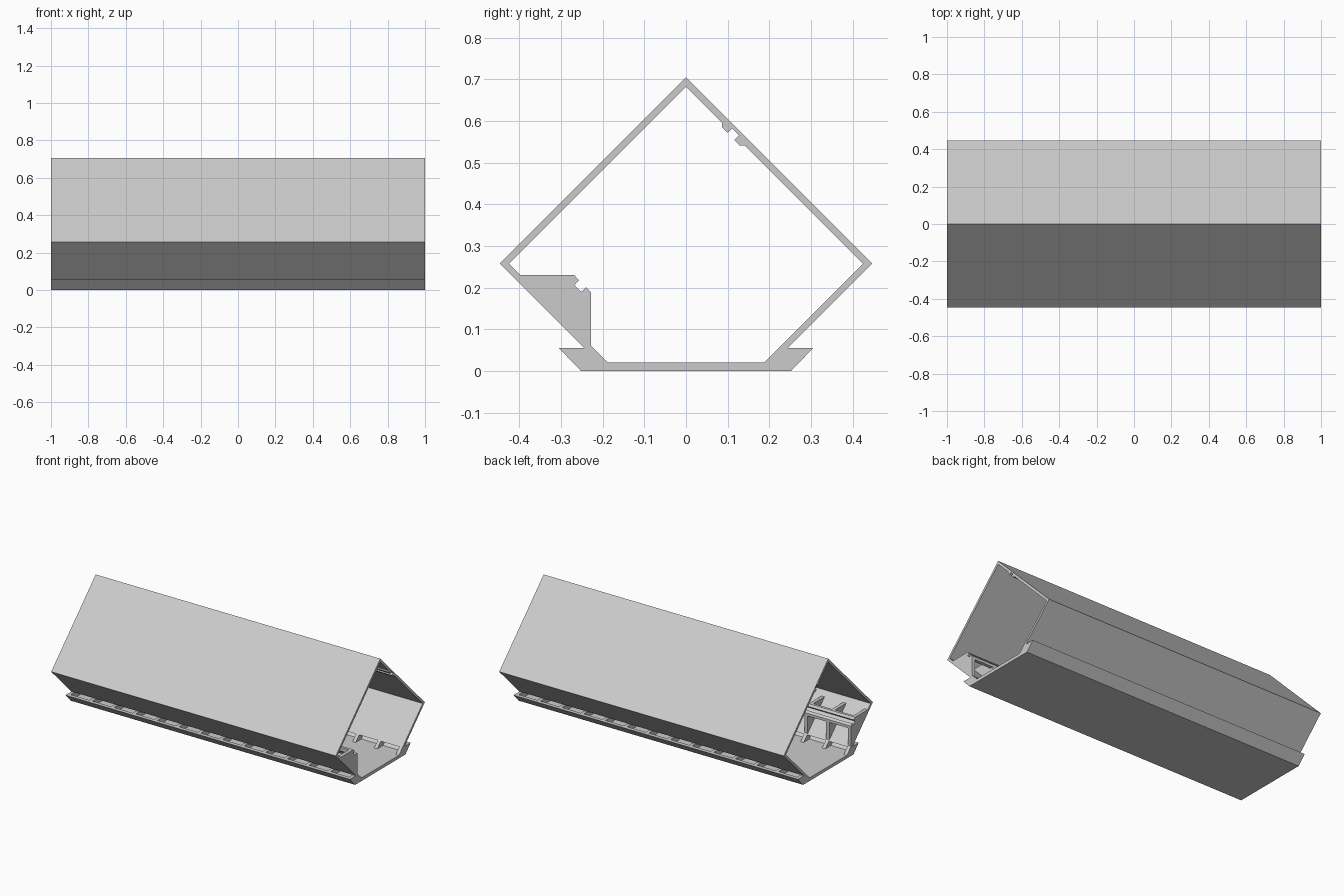
import bpy
import bmesh

cube = bpy.data.objects.get("Cube")
if cube:
    bpy.data.objects.remove(cube, do_unlink=True)

grey = bpy.data.materials.new("light_grey")
grey.use_nodes = True
colour = (0.6, 0.6, 0.6, 1)
grey.diffuse_color = colour
grey.node_tree.nodes["Principled BSDF"].inputs["Base Color"].default_value = colour

LENGTH = 2.0
RIBS = 14
RIB_WIDTH = 0.022


def extrude(name, profile, spans):
    """Extrude a (y, z) profile over each (start, end) span along x."""
    bm = bmesh.new()
    for start, end in spans:
        face = bm.faces.new([bm.verts.new((start, y, z)) for y, z in profile])
        out = bmesh.ops.extrude_face_region(bm, geom=[face])
        verts = [g for g in out["geom"] if isinstance(g, bmesh.types.BMVert)]
        bmesh.ops.translate(bm, verts=verts, vec=(end - start, 0, 0))
    bmesh.ops.recalc_face_normals(bm, faces=bm.faces)
    mesh = bpy.data.meshes.new(name)
    bm.to_mesh(mesh)
    bm.free()
    mesh.materials.append(grey)
    obj = bpy.data.objects.new(name, mesh)
    bpy.context.collection.objects.link(obj)
    return obj


def mirror(points):
    return [(-y, z) for y, z in points]


full = [(-LENGTH / 2, LENGTH / 2)]
step = (LENGTH - RIB_WIDTH) / (RIBS - 1)
rib_spans = [(-LENGTH / 2 + i * step, -LENGTH / 2 + i * step + RIB_WIDTH)
             for i in range(RIBS)]

# Diamond shell with two small hooks inside the back roof slope
outer = [(-0.244, 0.055), (-0.447, 0.258), (0, 0.705), (0.447, 0.258), (0.244, 0.055)]
lower_back = [(0.222, 0.055), (0.425, 0.258)]
hooks = [(0.141, 0.542), (0.129, 0.542), (0.116, 0.555), (0.127, 0.566),
         (0.111, 0.582), (0.1, 0.572), (0.087, 0.585), (0.087, 0.596)]
upper_front = [(0, 0.683), (-0.425, 0.258), (-0.222, 0.055)]
extrude("shell", outer + lower_back + hooks + upper_front, full)

# Floor tray with sloping lips
tray_half = [(0.252, 0), (0.305, 0.055), (0.281, 0.055), (0.245, 0.02)]
extrude("floor_tray", tray_half + mirror(tray_half)[::-1], full)

# Ribs joining the tray lips to the shell
gusset = [(0.187, 0.02), (0.246, 0.02), (0.282, 0.055), (0.222, 0.055)]
extrude("back_gutter_ribs", gusset, rib_spans)
extrude("front_gutter_ribs", mirror(gusset), rib_spans)

# Grooved rail inside the front, carried by brackets
rail_face = [(-0.268, 0.23), (-0.257, 0.218), (-0.268, 0.206),
             (-0.251, 0.19), (-0.24, 0.201), (-0.228, 0.189)]
extrude("front_rail", [(-0.285, 0.23)] + rail_face
        + [(-0.228, 0.172), (-0.25, 0.172), (-0.285, 0.207)], full)
extrude("rail_brackets", [(-0.399, 0.23)] + rail_face
        + [(-0.228, 0.06), (-0.222, 0.055), (-0.235, 0.06)], rib_spans)
